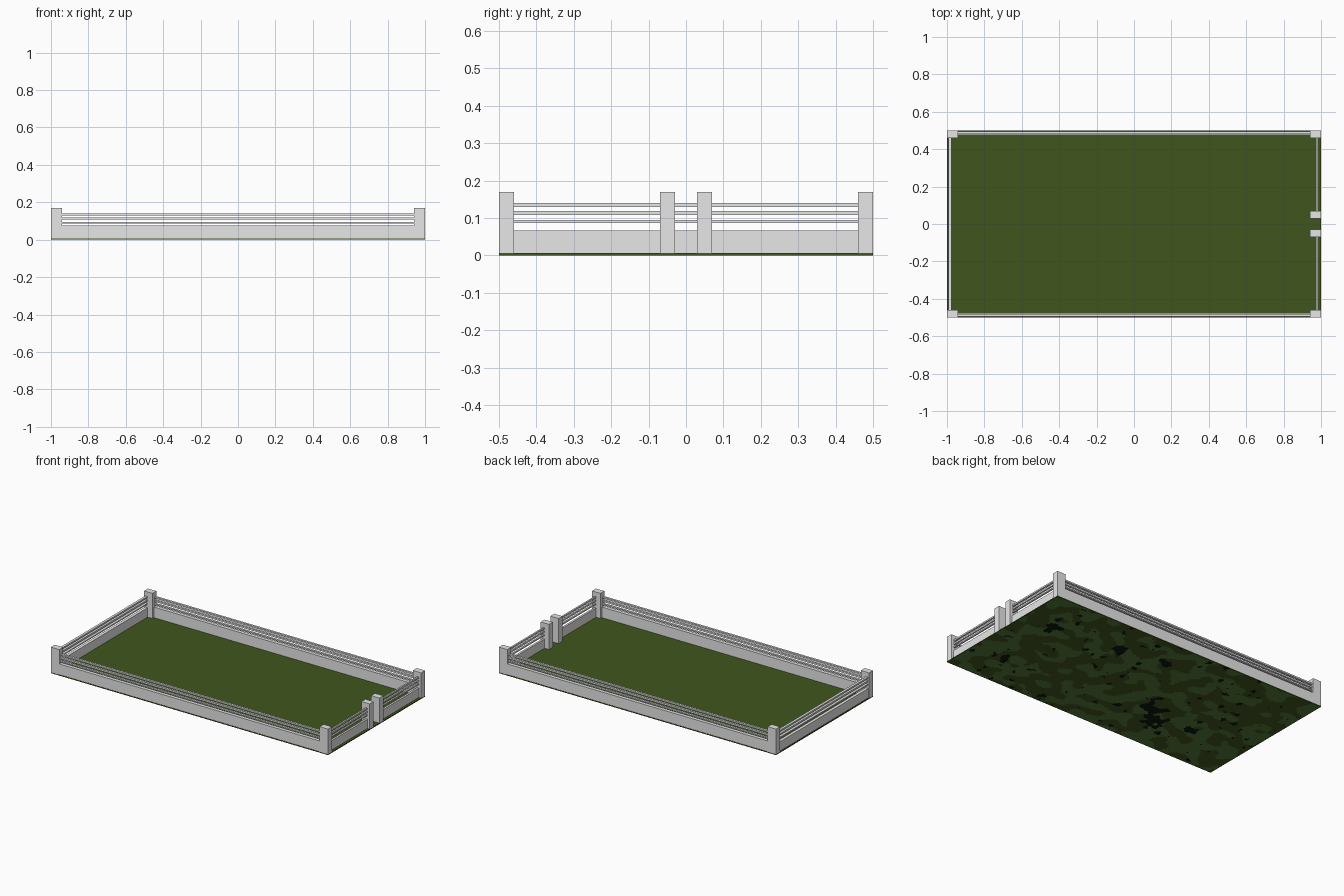
import bpy
import bmesh
from mathutils import Vector, noise

cube = bpy.data.objects.get("Cube")
if cube:
    bpy.data.objects.remove(cube, do_unlink=True)


def material(name, r, g, b):
    m = bpy.data.materials.new(name)
    m.use_nodes = True
    m.diffuse_color = (r, g, b, 1)
    m.node_tree.nodes["Principled BSDF"].inputs["Base Color"].default_value = (r, g, b, 1)
    return m


stone = material("pale stone", 0.8, 0.8, 0.8)
grass = material("grass green", 0.05, 0.094, 0.012)
dark = material("dark moss", 0.054, 0.1, 0.017)
mid = material("mid moss", 0.092, 0.2, 0.042)
black = material("black soil", 0.004, 0.009, 0.004)


def add_object(name, bm, *mats):
    mesh = bpy.data.meshes.new(name)
    bm.to_mesh(mesh)
    bm.free()
    for m in mats:
        mesh.materials.append(m)
    obj = bpy.data.objects.new(name, mesh)
    bpy.context.collection.objects.link(obj)
    return obj


def box(name, xs, ys, zs, mat):
    bm = bmesh.new()
    bmesh.ops.create_cube(bm, size=1)
    for v in bm.verts:
        v.co = Vector([(r[0] + r[1]) / 2 + c * (r[1] - r[0])
                       for c, r in zip(v.co, (xs, ys, zs))])
    return add_object(name, bm, mat)


BASE = 0.006
RAILS = ((0.087, 0.095), (0.108, 0.119), (0.13, 0.14))
# Centres and radii of the black soil patches on the underside
SOIL = ((0.79, 0.22, 0.06), (-0.36, -0.25, 0.07), (0.78, -0.25, 0.04),
        (-0.26, -0.14, 0.06), (0.32, 0.25, 0.04), (0.03, 0.3, 0.04),
        (-0.6, -0.2, 0.04))


def underside_colour(c):
    ragged = noise.noise(Vector((c.x * 22, c.y * 22, 5.7)))
    for x, y, radius in SOIL:
        if (Vector((x, y, 0)) - c).length < radius * (1 + 1.2 * ragged):
            return 2
    if ragged > 0.52:
        return 2
    return 1 if noise.noise(Vector((c.x * 10, c.y * 13, 0.3))) > 0.02 else 0


# Ground slab with a mottled earth underside
bm = bmesh.new()
bmesh.ops.create_grid(bm, x_segments=200, y_segments=100, size=1)
for v in bm.verts:
    v.co.y *= 0.5
for f in bm.faces:
    f.material_index = underside_colour(f.calc_center_median())
rim = [e for e in bm.edges if e.is_boundary]
new = bmesh.ops.extrude_edge_only(bm, edges=rim)["geom"]
for g in new:
    if isinstance(g, bmesh.types.BMVert):
        g.co.z = BASE
    elif isinstance(g, bmesh.types.BMFace):
        g.material_index = 0
# Close the top so the normals point outward, with the lawn as its own face
top = bmesh.ops.contextual_create(
    bm, geom=[e for e in bm.edges if e.is_boundary])["faces"]
for f in top:
    f.material_index = 3
bmesh.ops.recalc_face_normals(bm, faces=bm.faces)
add_object("ground_slab", bm, dark, mid, black, grass)

# Corner posts
for sx, side in ((-1, "right"), (1, "left")):
    for sy, end in ((-1, "front"), (1, "back")):
        box(f"{end}_{side}_post", sorted((sx, sx * 0.94)),
            sorted((sy * 0.5, sy * 0.46)), (BASE, 0.17), stone)

# Long walls between the posts, with rails above
for sy, end in ((-1, "front"), (1, "back")):
    box(f"{end}_wall", (-0.94, 0.94), sorted((sy * 0.498, sy * 0.475)),
        (BASE, 0.075), stone)
    for i, zs in enumerate(RAILS):
        box(f"{end}_rail_{i + 1}", (-0.94, 0.94),
            sorted((sy * 0.494, sy * 0.48)), zs, stone)


# Short fence section: low wall with rails
def short_fence(name, xs, ys):
    box(f"{name}_wall", xs, ys, (BASE, 0.067), stone)
    inset = (xs[1] - xs[0]) * 0.1
    for i, zs in enumerate(RAILS):
        box(f"{name}_rail_{i + 1}", (xs[0] + inset, xs[1] - inset), ys, zs, stone)


short_fence("right_fence", (-0.994, -0.974), (-0.46, 0.46))

# Gate side: two gate posts and a fence section on each side of the opening
for sy, end in ((-1, "front"), (1, "back")):
    box(f"{end}_gate_post", (0.94, 1), sorted((sy * 0.03, sy * 0.07)),
        (BASE, 0.17), stone)
    short_fence(f"{end}_gate_fence", (0.971, 0.984), sorted((sy * 0.07, sy * 0.46)))
